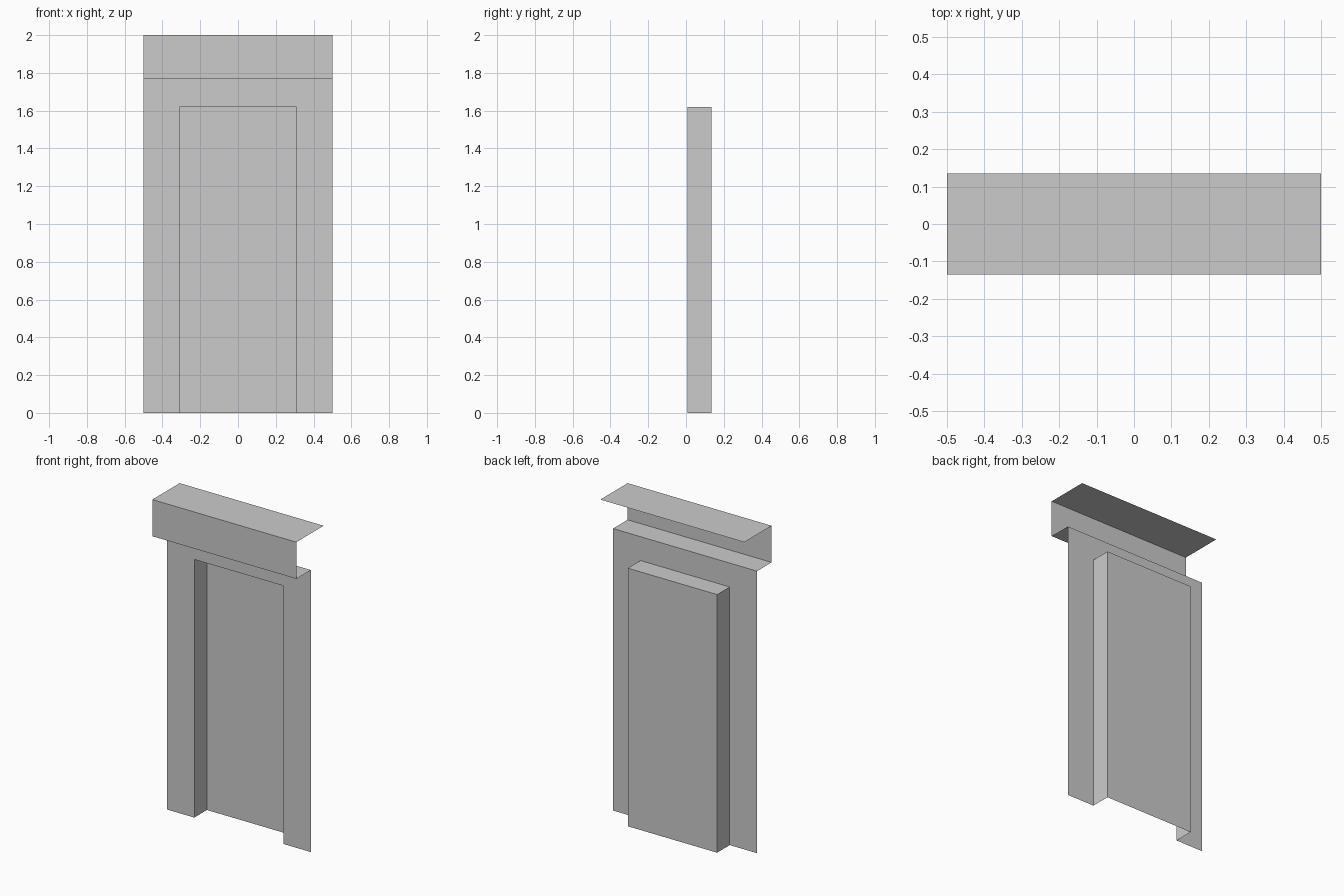
import bpy
from mathutils import Vector

if "Cube" in bpy.data.objects:
    bpy.data.objects.remove(bpy.data.objects["Cube"])

W, H = 0.5, 2.0                      # half width, total height
FRONT, WALL, BACK = -0.135, 0.009, 0.134
LEDGE = 1.77                         # underside of the hood
DW, DH = 0.31, 1.62                  # doorway half width and height


def make(name, verts, faces):
    mesh = bpy.data.meshes.new(name)
    mesh.from_pydata(verts, [], faces)
    ob = bpy.data.objects.new(name, mesh)
    bpy.context.collection.objects.link(ob)
    return ob


def sheet(name, path, sweep):
    """Open profile swept along a vector into a strip of flat faces."""
    n, sweep = len(path), Vector(sweep)
    verts = [Vector(p) for p in path]
    verts += [v + sweep for v in verts]
    return make(name, verts, [(i, i + 1, n + i + 1, n + i) for i in range(n - 1)])


# Hood: top, fascia and underside ledge, open at the ends and rear
sheet("hood", [(-W, -FRONT, H), (-W, FRONT, H), (-W, FRONT, LEDGE), (-W, WALL, LEDGE)],
      (2 * W, 0, 0))

# Wall surround: one U-shaped face around the doorway
outline = [(-W, 0), (-DW, 0), (-DW, DH), (DW, DH), (DW, 0), (W, 0), (W, LEDGE), (-W, LEDGE)]
make("wall_surround", [(x, WALL, z) for x, z in outline], [(0, 1, 2, 7), (7, 2, 3, 6), (6, 3, 4, 5)])

# Door reveal: two jambs and the head, open at the floor
doorway = [(-DW, BACK, 0), (-DW, BACK, DH), (DW, BACK, DH), (DW, BACK, 0)]
sheet("door_reveal", doorway, (0, WALL - BACK, 0))

# Door panel at the back of the recess
make("door_panel", doorway, [(3, 2, 1, 0)])
